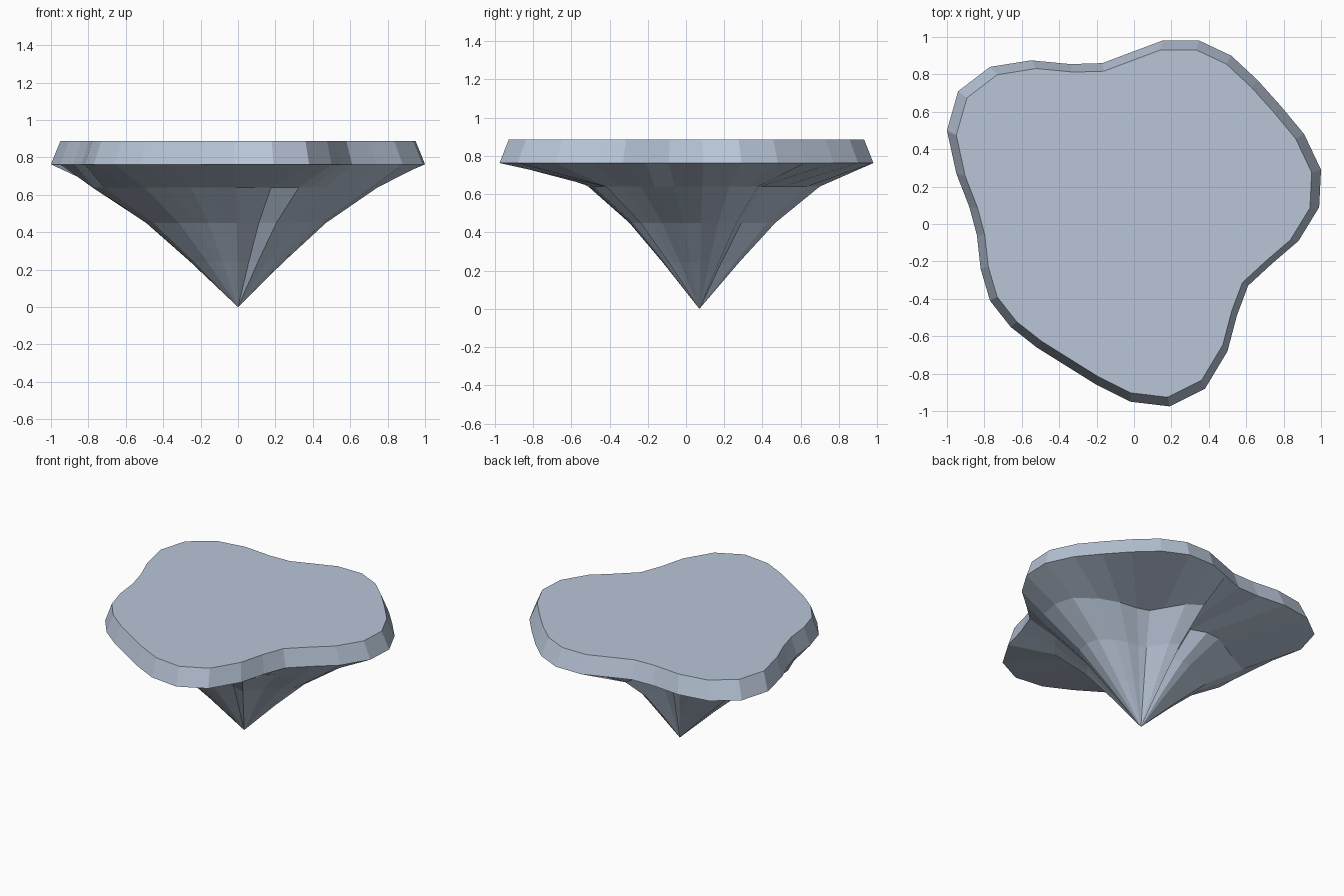
import bpy, bmesh

if "Cube" in bpy.data.objects:
    bpy.data.objects.remove(bpy.data.objects["Cube"])

# rim outline seen from the top (counterclockwise)
RIM = [(1.0, .29), (.91, .48), (.79, .625), (.66, .77), (.52, .90), (.35, .98), (.15, .98), (-.01, .92),
       (-.17, .86), (-.34, .855), (-.55, .875), (-.77, .84), (-.94, .71), (-1.0, .50), (-.95, .27), (-.88, .09),
       (-.84, -.06), (-.82, -.24), (-.77, -.41), (-.66, -.55), (-.52, -.66), (-.36, -.76), (-.20, -.86),
       (-.02, -.95), (.19, -.975), (.38, -.88), (.50, -.68), (.55, -.49), (.61, -.33), (.74, -.21), (.88, -.09),
       (.99, .09)]
# outline of the rocky root where it meets the underside
ROOT = [(.77, 0), (.70, .26), (.49, .37), (.23, .40), (.06, .69), (-.01, .70), (-.09, .45), (-.14, .40),
        (-.31, .46), (-.57, .31), (-.73, .25), (-.80, .02), (-.72, -.2), (-.48, -.42), (-.23, -.52), (-.02, -.49),
        (.18, -.37), (.33, -.42), (.45, -.25), (.64, -.15)]
TIP = (0.0, 0.07)


def root_point(p):
    """Point of the root outline lying in the direction of p, seen from the tip."""
    dx, dy = p[0] - TIP[0], p[1] - TIP[1]
    for a, b in zip(ROOT, ROOT[1:] + ROOT[:1]):
        ax, ay = a[0] - TIP[0], a[1] - TIP[1]
        ex, ey = b[0] - a[0], b[1] - a[1]
        den = dx * ey - dy * ex
        if abs(den) < 1e-9:
            continue
        t = (ax * ey - ay * ex) / den
        u = (ax * dy - ay * dx) / den
        if t > 0 and -1e-6 <= u <= 1 + 1e-6:
            return dx * t, dy * t
    return dx * .6, dy * .6


bm = bmesh.new()
root = [root_point(p) for p in RIM]
rings = [[bm.verts.new((x * .95, y * .95, .887)) for x, y in RIM],
         [bm.verts.new((x, y, .763)) for x, y in RIM]]
for z, k in ((.64, 1), (.45, .63), (.24, .325)):
    rings.append([bm.verts.new((TIP[0] + x * k, TIP[1] + y * k, z)) for x, y in root])

# flat top, bevelled rim, stepped root and pointed tip
bm.faces.new(rings[0])
n = len(RIM)
for up, low in zip(rings, rings[1:]):
    for i in range(n):
        j = (i + 1) % n
        bm.faces.new((up[i], low[i], low[j], up[j]))
tip = bm.verts.new((TIP[0], TIP[1], 0))
for i in range(n):
    bm.faces.new((rings[-1][i], tip, rings[-1][(i + 1) % n]))
bmesh.ops.recalc_face_normals(bm, faces=bm.faces)

mesh = bpy.data.meshes.new("floating_rock")
bm.to_mesh(mesh)
bm.free()
mat = bpy.data.materials.new("blue grey stone")
mat.diffuse_color = (.48, .56, .68, 1)
mat.use_nodes = True
mat.node_tree.nodes["Principled BSDF"].inputs["Base Color"].default_value = mat.diffuse_color
mesh.materials.append(mat)
bpy.context.collection.objects.link(bpy.data.objects.new("floating_rock", mesh))
